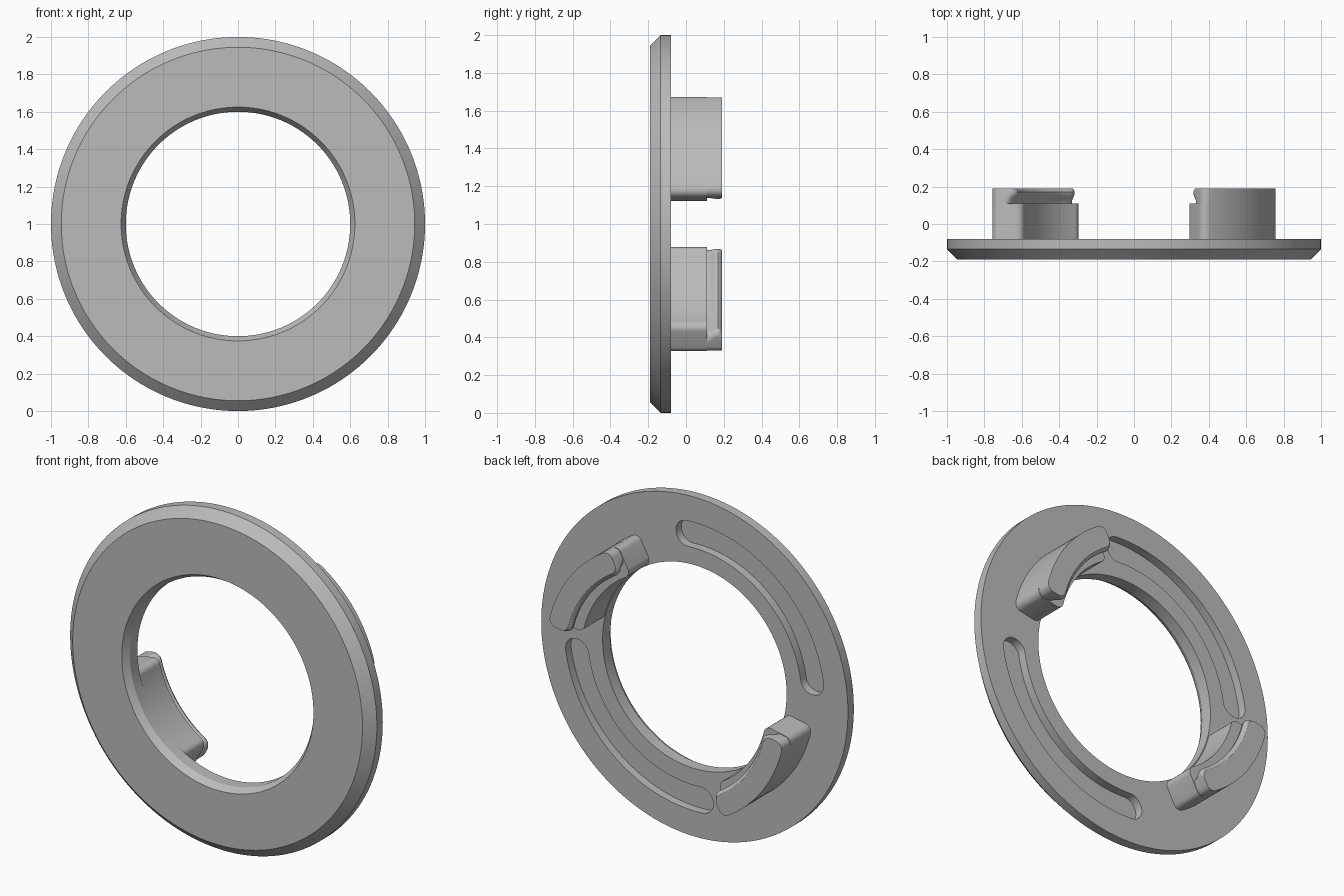
import bpy, bmesh
from math import pi, sin, cos, radians

if "Cube" in bpy.data.objects:
    bpy.data.objects.remove(bpy.data.objects["Cube"], do_unlink=True)

grey = bpy.data.materials.new("plain grey")
grey.use_nodes = True
colour = (0.5, 0.5, 0.5, 1)
grey.diffuse_color = colour
grey.node_tree.nodes["Principled BSDF"].inputs["Base Color"].default_value = colour

FRONT, BACK, LEDGE, TOP = -0.19, -0.08, 0.11, 0.19


def finish(bm, name):
    bmesh.ops.recalc_face_normals(bm, faces=bm.faces)
    mesh = bpy.data.meshes.new(name)
    bm.to_mesh(mesh)
    bm.free()
    mesh.materials.append(grey)
    obj = bpy.data.objects.new(name, mesh)
    bpy.context.collection.objects.link(obj)
    return obj


def smooth(obj):
    bpy.ops.object.select_all(action='DESELECT')
    obj.select_set(True)
    bpy.context.view_layer.objects.active = obj
    bpy.ops.object.shade_smooth_by_angle(angle=radians(30))


def bridge(bm, a, b):
    for i in range(len(a)):
        j = (i + 1) % len(a)
        bm.faces.new((a[i], a[j], b[j], b[i]))


def ring(name, profile, steps=160):
    """Turn a closed (radius, y) profile about the y axis."""
    bm = bmesh.new()
    loops = [[bm.verts.new((r * cos(t), y, 1 + r * sin(t))) for r, y in profile]
             for t in (2 * pi * k / steps for k in range(steps))]
    for k in range(steps):
        bridge(bm, loops[k - 1], loops[k])
    return finish(bm, name)


def arc_outline(r_in, r_out, start, end, corner, steps=32, round_steps=8):
    """Curved bar with rounded corners, as (radius, angle) pairs."""
    mid = (r_in + r_out) / 2
    a, b, c = radians(start), radians(end), corner / mid
    pts = []
    for r, t, q in ((r_out - corner, b - c, 0), (r_in + corner, b - c, 1),
                    (r_in + corner, a + c, 2), (r_out - corner, a + c, 3)):
        for k in range(round_steps + 1):
            w = (q + k / round_steps) * pi / 2
            pts.append((r + corner * cos(w), t + c * sin(w)))
        if q % 2:  # long curved sides
            r_side = r_in if q == 1 else r_out
            t0, t1 = (b - c, a + c) if q == 1 else (a + c, b - c)
            pts += [(r_side, t0 + (t1 - t0) * k / steps) for k in range(1, steps)]
    # rotate the list so the inner side follows its own corner
    return pts


def arc_loft(name, layers):
    """Stack rounded arc outlines; each layer is y followed by its outline."""
    bm = bmesh.new()
    loops = []
    for y, *shape in layers:
        loops.append([bm.verts.new((r * cos(t), y, 1 + r * sin(t)))
                      for r, t in arc_outline(*shape)])
    for low, high in zip(loops, loops[1:]):
        bridge(bm, low, high)
    bm.faces.new(loops[0])
    bm.faces.new(loops[-1])
    bmesh.ops.remove_doubles(bm, verts=bm.verts, dist=1e-5)
    return finish(bm, name)


# Chamfered plate
plate = ring("ring_plate", [(0.945, FRONT), (1, -0.135), (1, BACK),
                            (0.6, BACK), (0.6, -0.15), (0.625, FRONT)])

# Two curved slots sunk into the back
for turn in (0, 180):
    slot = (0.70, 0.85, 81 + turn, 177 + turn, 0.0745)
    cutter = arc_loft("slot_cutter", [(BACK - 0.05, *slot), (BACK + 0.05, *slot)])
    cutter.hide_render = True
    cut = plate.modifiers.new("slot", 'BOOLEAN')
    cut.operation, cut.solver, cut.object = 'DIFFERENCE', 'EXACT', cutter
    bpy.context.view_layer.objects.active = plate
    bpy.ops.object.modifier_apply(modifier=cut.name)
    bpy.data.objects.remove(cutter, do_unlink=True)
smooth(plate)

# Two lugs: a full-width base and a narrower lip with a rounded inner crest
for side, turn in (("left", 0), ("right", 180)):
    base = (0.605, 0.78, 11 + turn, 62 + turn, 0.04)
    smooth(arc_loft(side + "_lug_base", [(BACK - 0.01, *base), (LEDGE, *base)]))
    crest = [(LEDGE - 0.005, 0.672), (0.125, 0.667), (0.14, 0.655), (0.155, 0.643),
             (0.17, 0.64), (0.18, 0.645), (TOP, 0.66)]
    smooth(arc_loft(side + "_lug_lip",
                    [(y, r, 0.78, 11.3 + turn, 61.7 + turn, 0.042) for y, r in crest]))
